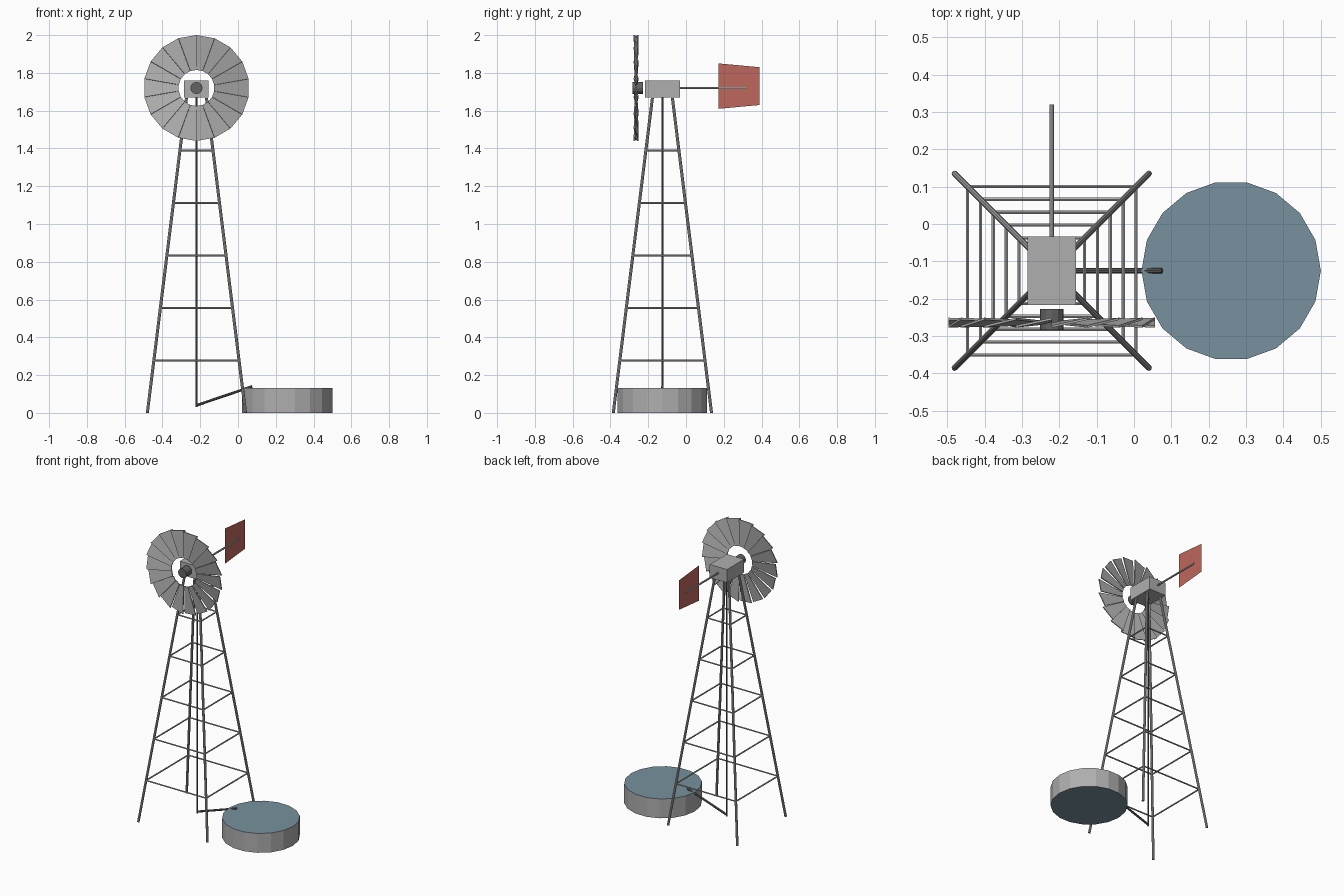
import bpy, bmesh, math
from mathutils import Vector, Matrix

cube = bpy.data.objects.get("Cube")
if cube:
    bpy.data.objects.remove(cube, do_unlink=True)


def material(name, rgb):
    m = bpy.data.materials.new(name)
    m.use_nodes = True
    m.diffuse_color = (*rgb, 1)
    bsdf = next(n for n in m.node_tree.nodes if n.type == 'BSDF_PRINCIPLED')
    bsdf.inputs["Base Color"].default_value = (*rgb, 1)
    return m


GALVANISED = material("galvanised grey", (0.43, 0.43, 0.43))
STEEL = material("dark steel", (0.125, 0.125, 0.13))
RED = material("vane red", (0.52, 0.135, 0.11))
WATER = material("water blue", (0.187, 0.283, 0.346))

CX, CY = -0.22, -0.125       # tower axis
TOP = 1.667                  # tower height
HUB_Z = 1.72                 # wheel axis height
FOOT, NECK = 0.26, 0.053     # half widths of the tower at foot and top


def finish(name, bm, *mats):
    mesh = bpy.data.meshes.new(name)
    bm.to_mesh(mesh)
    bm.free()
    for m in mats:
        mesh.materials.append(m)
    ob = bpy.data.objects.new(name, mesh)
    bpy.context.collection.objects.link(ob)
    return ob


def add_rod(bm, a, b, radius, sides=8):
    a, b = Vector(a), Vector(b)
    d = b - a
    turn = d.to_track_quat('Z', 'Y').to_matrix().to_4x4()
    bmesh.ops.create_cone(bm, cap_ends=True, segments=sides, radius1=radius,
                          radius2=radius, depth=d.length,
                          matrix=Matrix.Translation((a + b) / 2) @ turn)


def rod(name, a, b, radius, mat, sides=8):
    bm = bmesh.new()
    add_rod(bm, a, b, radius, sides)
    return finish(name, bm, mat)


def corner(sx, sy, z):
    half = FOOT + (NECK - FOOT) * z / TOP
    return (CX + sx * half, CY + sy * half, z)


# Four leaning legs
CORNERS = [(-1, -1), (1, -1), (1, 1), (-1, 1)]
bm = bmesh.new()
for sx, sy in CORNERS:
    add_rod(bm, corner(sx, sy, 0), corner(sx, sy, TOP), 0.008)
finish("tower_legs", bm, GALVANISED)

# Five square rings of cross bars
bm = bmesh.new()
for level in range(1, 6):
    z = TOP * level / 6
    for i in range(4):
        add_rod(bm, corner(*CORNERS[i], z), corner(*CORNERS[(i + 1) % 4], z), 0.005, 6)
finish("tower_cross_bars", bm, GALVANISED)

# Pump rod and outlet pipe
rod("pump_rod", (CX, CY, 0.03), (CX, CY, TOP + 0.02), 0.005, STEEL)
rod("outlet_pipe", (CX, CY, 0.04), (0.075, CY, 0.14), 0.007, STEEL)

# Gearbox
bm = bmesh.new()
bmesh.ops.create_cube(bm, size=1, matrix=Matrix.Translation((CX, CY, 1.715))
                      @ Matrix.Diagonal((0.13, 0.184, 0.09, 1)))
finish("gearbox", bm, GALVANISED)

# Wheel hub and tail boom
rod("wheel_hub", (CX, -0.284, HUB_Z), (CX, -0.228, HUB_Z), 0.032, STEEL, 12)
rod("tail_boom", (CX, -0.04, HUB_Z), (CX, 0.32, HUB_Z), 0.006, GALVANISED)

# Wheel of pitched tapering sheet blades
BLADES = 18
INNER, OUTER = 0.094, 0.276
bm = bmesh.new()
spread = math.tan(math.pi / BLADES) * 1.02
outline = [(-1, INNER), (1, INNER), (1, OUTER), (-1, OUTER)]
for i in range(BLADES):
    place = (Matrix.Translation((CX, -0.264, HUB_Z))
             @ Matrix.Rotation((i + 0.5) * math.tau / BLADES, 4, 'Y')
             @ Matrix.Rotation(math.radians(12), 4, 'Z'))
    bm.faces.new([bm.verts.new(place @ Vector((s * r * spread, 0, r)))
                  for s, r in outline])
wheel = finish("wheel_blades", bm, GALVANISED)
sheet = wheel.modifiers.new("sheet thickness", 'SOLIDIFY')
sheet.thickness = 0.006
sheet.offset = 0

# Tail vane, a thin tapering sheet
bm = bmesh.new()
vane = [(0.173, -0.11), (0.39, -0.09), (0.39, 0.11), (0.173, 0.13)]
bm.faces.new([bm.verts.new((CX, y, HUB_Z + h)) for y, h in vane])
finish("tail_vane", bm, RED)

# Water tank: grey wall, blue top and bottom
bm = bmesh.new()
bmesh.ops.create_cone(bm, cap_ends=True, segments=18, radius1=0.24, radius2=0.24,
                      depth=0.131, matrix=Matrix.Translation((0.26, CY, 0.0655))
                      @ Matrix.Rotation(math.pi / 2, 4, 'Z'))
bm.normal_update()
for f in bm.faces:
    f.material_index = 1 if abs(f.normal.z) > 0.5 else 0
finish("water_tank", bm, GALVANISED, WATER)
